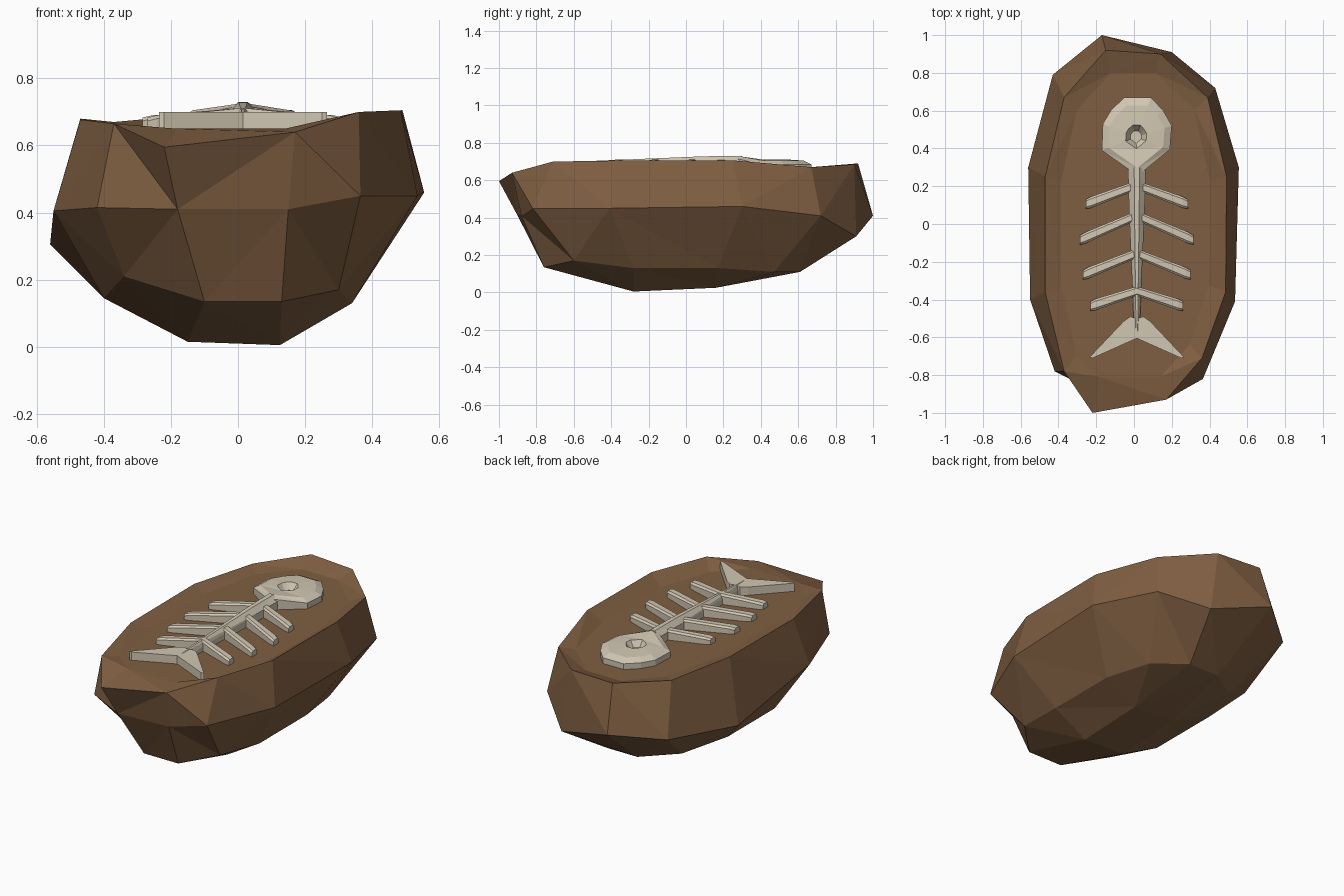
import bpy, bmesh
from mathutils import Vector

if "Cube" in bpy.data.objects:
    bpy.data.objects.remove(bpy.data.objects["Cube"])


def material(name, col):
    m = bpy.data.materials.new(name)
    m.diffuse_color = (*col, 1)
    m.use_nodes = True
    m.node_tree.nodes["Principled BSDF"].inputs["Base Color"].default_value = m.diffuse_color
    return m


BROWN = material("brown stone", (0.215, 0.114, 0.054))
BONE = material("pale bone", (0.64, 0.57, 0.45))
CX = 0.015      # fossil centre line
FLOOR = 0.645   # level of the hollowed top


def loft(name, rings, mat, cap_start=True):
    """Join rings of equal point count with faces and close the ends."""
    bm = bmesh.new()
    vs = [[bm.verts.new(p) for p in r] for r in rings]
    for a, b in zip(vs, vs[1:]):
        n = len(a)
        for i in range(n):
            j = (i + 1) % n
            bm.faces.new((a[i], a[j], b[j], b[i]))
    if cap_start:
        bm.faces.new(vs[0][::-1])
    bm.faces.new(vs[-1])
    bmesh.ops.remove_doubles(bm, verts=bm.verts, dist=0.0005)
    bmesh.ops.triangulate(bm, faces=bm.faces)
    bmesh.ops.recalc_face_normals(bm, faces=bm.faces)
    me = bpy.data.meshes.new(name)
    bm.to_mesh(me)
    bm.free()
    me.materials.append(mat)
    ob = bpy.data.objects.new(name, me)
    bpy.context.collection.objects.link(ob)
    return ob


# Rock: bottom, lower, widest and rim rings, then a shallow hollow in the top
lower = [(-.10, .61, .11), (.10, .61, .11), (.28, .47, .11), (.34, .17, .13),
         (.34, -.28, .13), (.30, -.60, .17), (.13, -.76, .135), (-.10, -.76, .135),
         (-.34, -.61, .21), (-.40, -.28, .145), (-.40, .17, .145), (-.30, .47, .13)]
middle = [(-.17, 1.0, .41), (.20, .91, .30), (.43, .72, .41), (.555, .30, .46),
          (.535, -.41, .45), (.365, -.82, .45), (.15, -.88, .41), (-.18, -.90, .41),
          (-.42, -.78, .415), (-.55, -.40, .405), (-.56, .30, .305), (-.43, .79, .37)]
rim = [(-.15, .92, .69), (.14, .90, .685), (.39, .67, .67), (.49, .25, .706),
       (.485, -.36, .705), (.36, -.71, .70), (.17, -.93, .64), (-.22, -1.0, .595),
       (-.37, -.78, .665), (-.47, -.36, .677), (-.47, .25, .68), (-.37, .67, .67)]
bottom = [(.125 if x > 0 else -.15, max(-.28, min(.16, y)),
           (.005 if x > 0 else .015) + (.02 if y > 0 else 0)) for x, y, z in lower]
hollow = [(x * .82, max(-.81, min(.80, y * .9)), FLOOR + .005) for x, y, z in rim]
loft("rock", [bottom, lower, middle, rim, hollow], BROWN)

# Skull: faceted outline rising to a sunken eye socket
outline = [(-.05, .67), (.09, .67), (.155, .60), (.20, .52), (.19, .395),
           (.02, .255), (-.17, .39), (-.165, .53), (-.12, .605)]
eye = Vector((0.01, 0.46))


def skull_ring(scale, z, nose=0):
    ring = []
    for p in outline:
        q = eye + (Vector(p) - eye) * scale
        ring.append((q.x, q.y, z + (nose if p[1] < .3 else 0)))
    return ring


loft("skull", [skull_ring(1, FLOOR - .02), skull_ring(1, .685, .035),
               skull_ring(.80, .705, .022), skull_ring(.30, .712),
               skull_ring(.16, .675)], BONE)

# Spine: ridged bar that tapers towards the tail
spine = []
for y, w, z in ((.30, .047, .73), (.10, .042, .728), (-.58, .014, .70)):
    spine.append([(CX - w, y, FLOOR - .02), (CX - w, y, z - .03), (CX - w * .3, y, z),
                  (CX + w * .3, y, z), (CX + w, y, z - .03), (CX + w, y, FLOOR - .02)])
loft("spine", spine, BONE)

# Ribs: four slanted pairs with bevelled tops
for i, (y0, y1, reach) in enumerate(((.205, .105, .27), (.045, -.085, .30),
                                     (-.155, -.27, .285), (-.355, -.435, .245))):
    for side, tag in ((-1, "left"), (1, "right")):
        rings = []
        for f, w, z in ((0, .025, .712), (.9, .030, .69), (1, .025, .683)):
            x, y = CX + side * reach * f, y0 + (y1 - y0) * f
            rings.append([(x, y - w, FLOOR - .02), (x, y - w, z - .01),
                          (x, y - w * .6, z), (x, y + w * .6, z),
                          (x, y + w, z - .01), (x, y + w, FLOOR - .02)])
        loft(f"rib_{tag}_{i + 1}", rings, BONE)

# Tail fin: two swept blades meeting at the end of the spine
for side, tag in ((-1, "left"), (1, "right")):
    blade = [(0, -.50), (.035, -.49), (.07, -.515), (.25, -.705), (.235, -.71), (0, -.605)]
    loft("tail_fin_" + tag, [[(CX + side * x, y, z) for x, y in blade]
                             for z in (FLOOR - .03, .70)], BONE)
